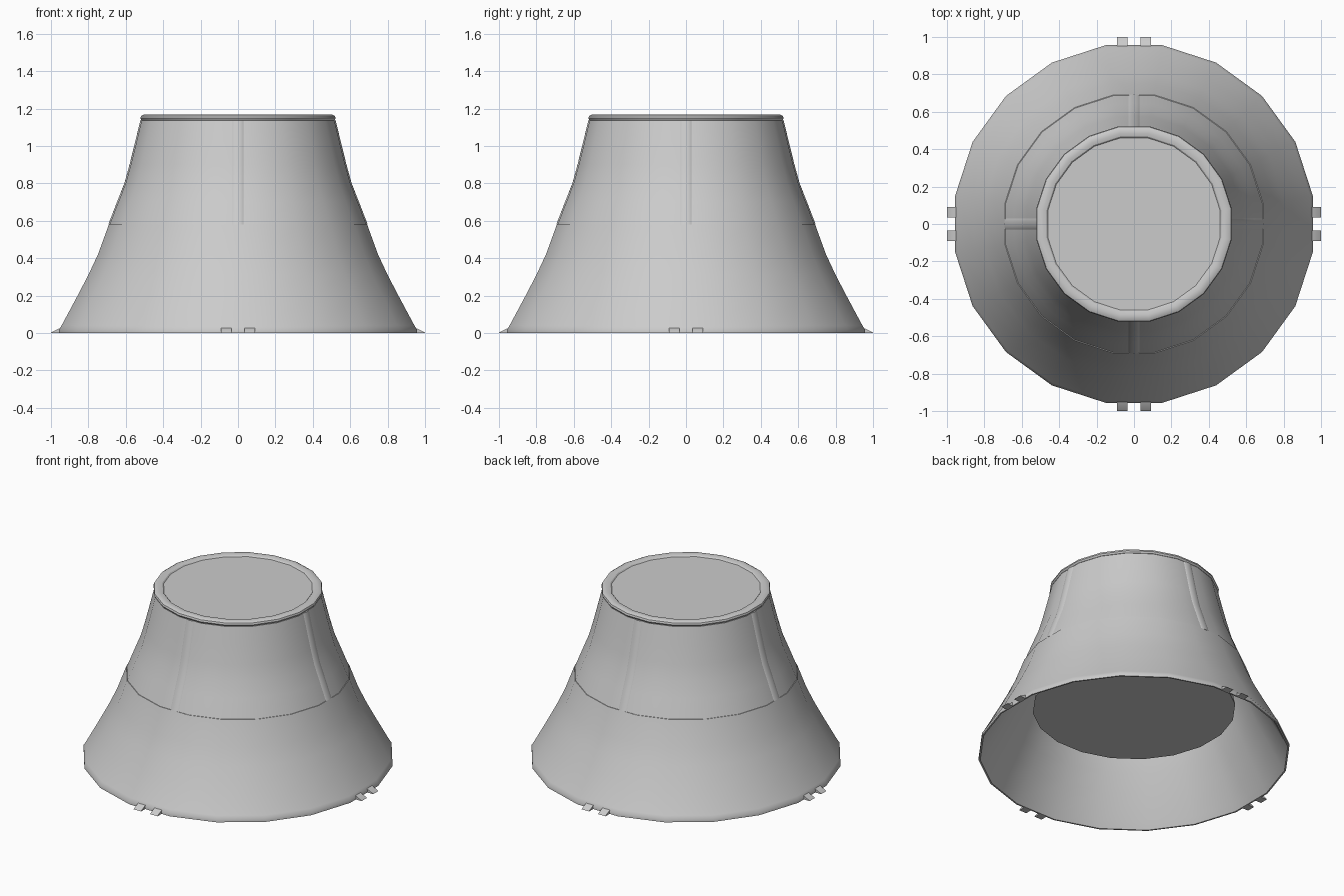
import bpy, bmesh, math

if "Cube" in bpy.data.objects:
    bpy.data.objects.remove(bpy.data.objects["Cube"])

SIDES = 20
APOTHEM = math.cos(math.pi / SIDES)

grey = bpy.data.materials.new("plain grey")
grey.diffuse_color = (0.6, 0.6, 0.6, 1)
grey.use_nodes = True
grey.node_tree.nodes["Principled BSDF"].inputs["Base Color"].default_value = grey.diffuse_color


def finish(name, bm, angle=35):
    bmesh.ops.recalc_face_normals(bm, faces=bm.faces)
    me = bpy.data.meshes.new(name)
    bm.to_mesh(me)
    bm.free()
    me.materials.append(grey)
    for p in me.polygons:
        p.use_smooth = True
    me.set_sharp_from_angle(angle=math.radians(angle))
    ob = bpy.data.objects.new(name, me)
    bpy.context.collection.objects.link(ob)
    return ob


def lathe(name, profile, angle=35):
    """Spin a (radius, height) profile and cap both ends."""
    bm = bmesh.new()
    rings = []
    for r, z in profile:
        rings.append([bm.verts.new((r * math.cos(a), r * math.sin(a), z))
                      for a in ((i + 0.5) * 2 * math.pi / SIDES for i in range(SIDES))])
    for lo, hi in zip(rings, rings[1:]):
        for i in range(SIDES):
            j = (i + 1) % SIDES
            bm.faces.new((lo[i], lo[j], hi[j], hi[i]))
    bm.faces.new(rings[0])
    bm.faces.new(rings[-1])
    return finish(name, bm, angle)


# Thin flared shell: inner wall, base edge, outer flare, small ledge, neck
flare = [(0.695, 0.58), (0.648, 0.70), (0.608, 0.80), (0.580, 0.90),
         (0.550, 1.02), (0.522, 1.135)]
lower = [(0.955, 0.04), (0.868, 0.20), (0.81, 0.31), (0.758, 0.42)]
inner = [(r - 0.022, z) for r, z in lower + flare[:-1]]
lathe("flared_shell", inner[::-1] + [(0.958, 0.0), (0.968, 0.0), (0.968, 0.02)]
      + lower + [(0.699, 0.58)] + flare)

# Solid core hanging inside the shell
lathe("inner_core", [(0.63, 0.32), (0.575, 0.60), (0.50, 1.03)])

# Rounded top rim with its flat cap
lathe("top_rim", [(0.50, 1.13), (0.522, 1.137), (0.529, 1.148), (0.525, 1.160),
                  (0.512, 1.167), (0.490, 1.168), (0.473, 1.164), (0.466, 1.157)], 30)


def rib(name, turn):
    """Half-round strip following the neck."""
    bm = bmesh.new()
    rows = []
    for r, z in flare:
        row = []
        for k in range(9):
            a = math.pi * k / 8
            side = 0.037 * math.cos(a)
            out = r * APOTHEM - 0.009 + 0.016 * math.sin(a)
            row.append(bm.verts.new((out * math.cos(turn) - side * math.sin(turn),
                                     out * math.sin(turn) + side * math.cos(turn), z)))
        rows.append(row)
    for lo, hi in zip(rows, rows[1:]):
        for k in range(9):
            j = (k + 1) % 9
            bm.faces.new((lo[k], lo[j], hi[j], hi[k]))
    bm.faces.new(rows[0])
    bm.faces.new(rows[-1])
    finish(name, bm, 50)


def tab(name, turn, offset):
    """Wedge-shaped foot tab sticking out of the base edge."""
    bm = bmesh.new()
    ends = []
    for side in (offset - 0.028, offset + 0.028):
        ends.append([bm.verts.new((out * math.cos(turn) - side * math.sin(turn),
                                   out * math.sin(turn) + side * math.cos(turn), z))
                     for out, z in ((0.95, 0.0), (1.0, 0.0), (0.997, 0.004), (0.947, 0.028))])
    a, b = ends
    for i in range(4):
        j = (i + 1) % 4
        bm.faces.new((a[i], a[j], b[j], b[i]))
    bm.faces.new(a)
    bm.faces.new(b)
    finish(name, bm)


# Four ribs and four pairs of tabs
for n, label in enumerate(("right", "back", "left", "front")):
    turn = n * math.pi / 2
    rib(label + "_rib", turn)
    tab(label + "_tab_a", turn, -0.062)
    tab(label + "_tab_b", turn, 0.062)
